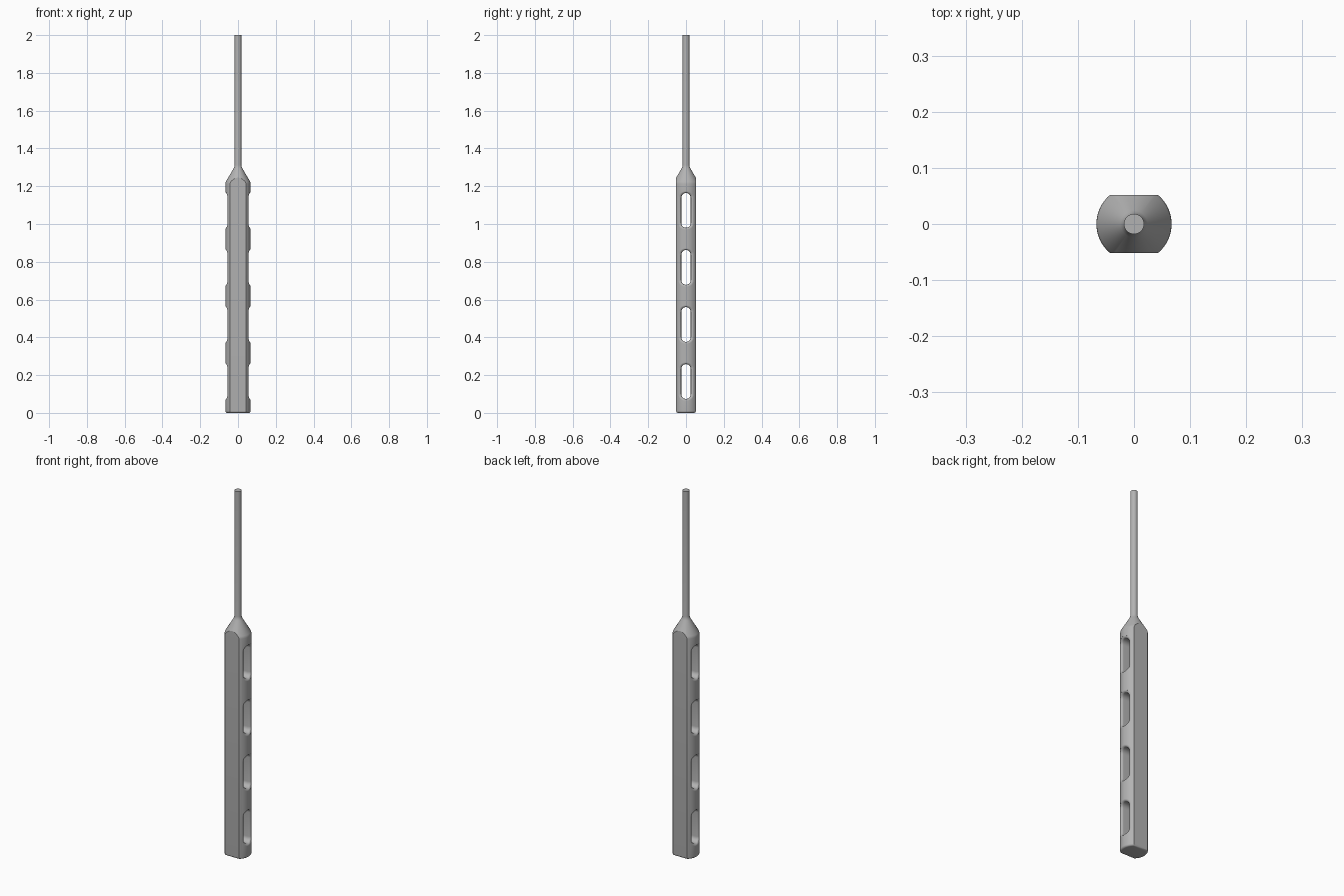
import bpy, bmesh
from math import sin, cos, pi, sqrt, atan2, radians

if "Cube" in bpy.data.objects:
    bpy.data.objects.remove(bpy.data.objects["Cube"])

R = 0.067          # grip radius
FLAT = 0.052       # half depth across the flats
FILLET = 0.01      # rounding around the slots
SLOT_W, SLOT_H = 0.025, 0.092

metal = bpy.data.materials.new("satin_grey_metal")
metal.use_nodes = True
grey = (0.45, 0.45, 0.45, 1)
metal.diffuse_color = grey
metal.node_tree.nodes["Principled BSDF"].inputs["Base Color"].default_value = grey


def loft(name, rings):
    """Skin a stack of closed rings and cap both ends."""
    bm = bmesh.new()
    rows = [[bm.verts.new(p) for p in ring] for ring in rings]
    n = len(rows[0])
    for a, b in zip(rows, rows[1:]):
        for i in range(n):
            j = (i + 1) % n
            bm.faces.new((a[i], a[j], b[j], b[i]))
    bm.faces.new(rows[0][::-1])
    bm.faces.new(rows[-1])
    bmesh.ops.recalc_face_normals(bm, faces=bm.faces)
    mesh = bpy.data.meshes.new(name)
    bm.to_mesh(mesh)
    bm.free()
    mesh.materials.append(metal)
    obj = bpy.data.objects.new(name, mesh)
    bpy.context.collection.objects.link(obj)
    return obj


def lathe(name, profile, seg=96):
    return loft(name, [[(r * cos(2 * pi * i / seg), r * sin(2 * pi * i / seg), z)
                        for i in range(seg)] for r, z in profile])


def cut(target, tool, operation):
    mod = target.modifiers.new(tool.name, 'BOOLEAN')
    mod.object, mod.operation, mod.solver = tool, operation, 'EXACT'
    tool.hide_render = True
    bpy.context.view_layer.objects.active = target
    bpy.ops.object.modifier_apply(modifier=mod.name)
    bpy.data.objects.remove(tool)


# Grip and rod turned as one piece, rounded at the base and shoulder
base = [(R - 0.01 + 0.01 * sin(a), 0.01 - 0.01 * cos(a))
        for a in (i * pi / 12 for i in range(7))]
tool_body = lathe("handle_and_rod", base + [
    (R, 1.212), (0.0662, 1.218), (0.064, 1.225), (0.024, 1.293),
    (0.0195, 1.302), (0.018, 1.312), (0.018, 2.0)])

# Front and back flats, with the bottom edge rounded
side = [(FLAT - 0.01 + 0.01 * sin(a), 0.01 - 0.01 * cos(a))
        for a in (i * pi / 12 for i in range(7))]
outline = side + [(FLAT, 2.1), (-FLAT, 2.1)] + [(-y, z) for y, z in side[::-1]]
flats = loft("flats_cutter", [[(x, y, z) for y, z in outline] for x in (-0.1, 0.1)])
cut(tool_body, flats, 'INTERSECT')


def slot_rings(zc):
    """Rings of a rounded slot that flare out to meet the round sides."""
    pts = []
    for i in range(26):
        a = pi * (i % 13) / 12 + (0 if i < 13 else pi)
        mid = (SLOT_H - SLOT_W) * (1 if i < 13 else -1)
        pts.append((SLOT_W * cos(a), zc + mid + SLOT_W * sin(a), cos(a), sin(a)))
    rings = []
    for k in range(11):
        ring = []
        for y, z, ny, nz in pts:
            cy = abs(y + FILLET * ny)
            cx = sqrt((R - FILLET) ** 2 - cy ** 2)
            a = (pi / 2 + 0.93 * atan2(cy * abs(ny), cx) - 0.05) * min(k, 9) / 9
            d = FILLET * (1 - cos(a))
            x = 0.1 if k == 10 else cx + FILLET * sin(a)
            ring.append((x, y + ny * d, z + nz * d))
        rings.append(ring)
    mirrored = [[(-x, y, z) for x, y, z in ring] for ring in rings[::-1]]
    return mirrored + rings


# Four slots through the grip from side to side
for i in range(4):
    cut(tool_body, loft("slot_cutter", slot_rings(0.166 + 0.302 * i)), 'DIFFERENCE')

bpy.ops.object.select_all(action='DESELECT')
tool_body.select_set(True)
bpy.context.view_layer.objects.active = tool_body
bpy.ops.object.shade_smooth_by_angle(angle=radians(28))
